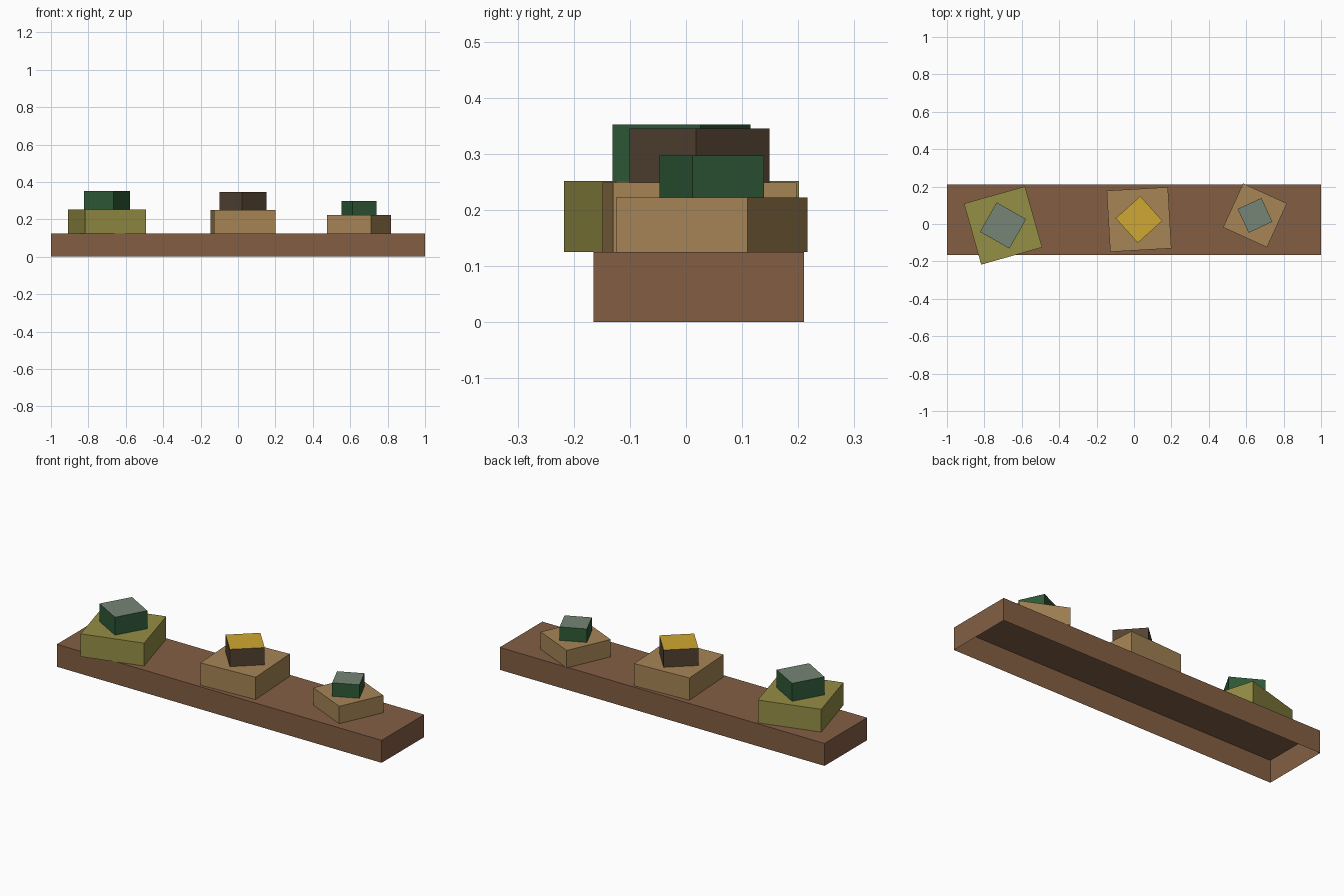
import bpy, bmesh
from math import radians
from mathutils import Matrix

cube = bpy.data.objects.get("Cube")
if cube:
    bpy.data.objects.remove(cube, do_unlink=True)


def material(name, r, g, b):
    """Flat material from 0-255 sRGB values."""
    lin = [((c / 255 + 0.055) / 1.055) ** 2.4 for c in (r, g, b)] + [1]
    m = bpy.data.materials.new(name)
    m.use_nodes = True
    m.diffuse_color = lin
    bsdf = m.node_tree.nodes["Principled BSDF"]
    bsdf.inputs["Base Color"].default_value = lin
    bsdf.inputs["Roughness"].default_value = 0.9
    return m


brown = material("wood_brown", 132, 95, 68)
tan = material("tan", 166, 133, 86)
olive = material("olive", 149, 142, 69)
green = material("dark_green", 46, 90, 55)
sage = material("grey_green", 118, 133, 117)
umber = material("dark_brown", 84, 66, 50)
gold = material("gold", 207, 167, 50)


def open_box(name, x, y, z0, z1, width, depth, angle, side, top=None):
    """Box without a floor, turned about z, with an optional top colour."""
    bm = bmesh.new()
    bmesh.ops.create_cube(bm, size=1)
    bmesh.ops.delete(bm, geom=[f for f in bm.faces if f.normal.z < -0.5], context='FACES_ONLY')
    for f in bm.faces:
        f.material_index = 1 if top and f.normal.z > 0.5 else 0
    turn = Matrix.Rotation(radians(angle), 4, 'Z')
    size = Matrix.Diagonal((width, depth, z1 - z0, 1))
    bm.transform(Matrix.Translation((0, 0, (z1 - z0) / 2)) @ turn @ size)
    mesh = bpy.data.meshes.new(name)
    bm.to_mesh(mesh)
    bm.free()
    mesh.materials.append(side)
    if top:
        mesh.materials.append(top)
    obj = bpy.data.objects.new(name, mesh)
    obj.location = (x, y, z0)
    bpy.context.collection.objects.link(obj)


# Long plank
deck = 0.125
open_box("plank", 0, 0.0225, 0, deck, 2, 0.375, 0, brown)

# Stacks: place, centre, pad (size, angle, top), block (size, angle, top), colours
stacks = [
    ("right", -0.7, -0.008, (0.339, 15.8, 0.252), (0.181, -29.6, 0.352), olive, green, sage),
    ("middle", 0.027, 0.024, (0.328, 3.3, 0.249), (0.177, 42, 0.345), tan, umber, gold),
    ("left", 0.647, 0.046, (0.258, -24.5, 0.222), (0.14, 24.9, 0.297), tan, green, sage),
]
for place, x, y, (pad, pad_turn, pad_top), (block, turn, top), pad_mat, side, cap in stacks:
    open_box(place + "_pad", x, y, deck, pad_top, pad, pad, pad_turn, pad_mat)
    open_box(place + "_block", x, y, pad_top, top, block, block, turn, side, cap)
